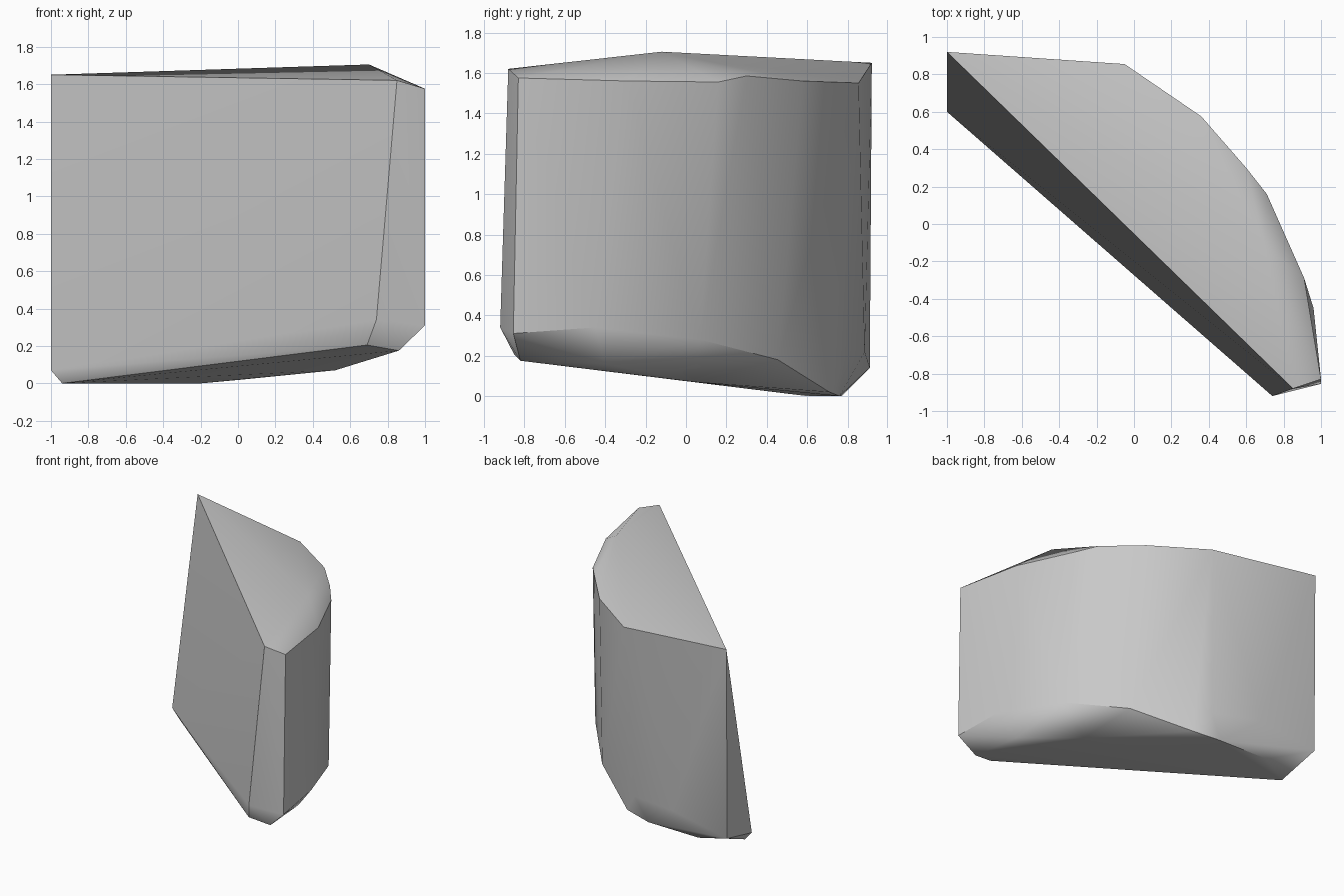
import bpy
import bmesh
import math

default_cube = bpy.data.objects.get("Cube")
if default_cube:
    bpy.data.objects.remove(default_cube, do_unlink=True)


def make_material(name, colour):
    material = bpy.data.materials.new(name)
    material.use_nodes = True
    material.diffuse_color = colour
    shader = next(n for n in material.node_tree.nodes if n.type == "BSDF_PRINCIPLED")
    shader.inputs["Base Color"].default_value = colour
    shader.inputs["Roughness"].default_value = 0.8
    return material


def build_hull(name, profiles, material, sharp_angle):
    """Wrap the convex hull around a few corner profiles."""
    bm = bmesh.new()
    for profile in profiles:
        for corner in profile:
            bm.verts.new(corner)
    result = bmesh.ops.convex_hull(bm, input=bm.verts[:])
    # Remove corners that ended up inside the hull
    spare = {g for g in result["geom_interior"] + result["geom_unused"]
             if isinstance(g, bmesh.types.BMVert)}
    bmesh.ops.delete(bm, geom=list(spare), context="VERTS")
    # Merge triangles that lie in the same facet
    bmesh.ops.dissolve_limit(bm, angle_limit=math.radians(1),
                             verts=bm.verts[:], edges=bm.edges[:])
    bmesh.ops.recalc_face_normals(bm, faces=bm.faces[:])

    mesh = bpy.data.meshes.new(name)
    bm.to_mesh(mesh)
    bm.free()
    mesh.materials.append(material)
    obj = bpy.data.objects.new(name, mesh)
    bpy.context.collection.objects.link(obj)

    bpy.ops.object.select_all(action="DESELECT")
    obj.select_set(True)
    bpy.context.view_layer.objects.active = obj
    bpy.ops.object.shade_smooth_by_angle(angle=math.radians(sharp_angle))
    # Let the large faces keep their own flat shading
    weighted = obj.modifiers.new("weighted normals", "WEIGHTED_NORMAL")
    weighted.keep_sharp = True
    return obj


# Top rim, from the left tip round the curved back, with the low peak
top_rim = [
    (-1, .92, 1.65), (-.05, .855, 1.55), (.36, .575, 1.56), (.6, .3, 1.585),
    (.71, .16, 1.555), (.91, -.29, 1.56), (1, -.83, 1.575), (.85, -.88, 1.62),
]
peak = [(.7, -.12, 1.705)]

# Lower edge of the walls, above the chipped bevel
wall_foot = [
    (-1, .6, .07), (-1, .91, .14), (-.5, .885, .22), (-.1, .79, .19),
    (.42, .455, .18), (.75, .07, .28), (.96, -.45, .34), (1, -.855, .31),
    (.74, -.92, .34),
]

# Sloping underside
underside = [
    (-.94, .6, 0), (-.65, .77, 0), (-.2, .76, 0), (.02, .71, .02),
    (.52, .04, .07), (.81, -.4, .16), (.86, -.82, .175), (.69, -.85, .205),
]

stone_grey = make_material("stone grey", (.58, .58, .58, 1))
build_hull("rock_slab", [top_rim, peak, wall_foot, underside], stone_grey, 35)
